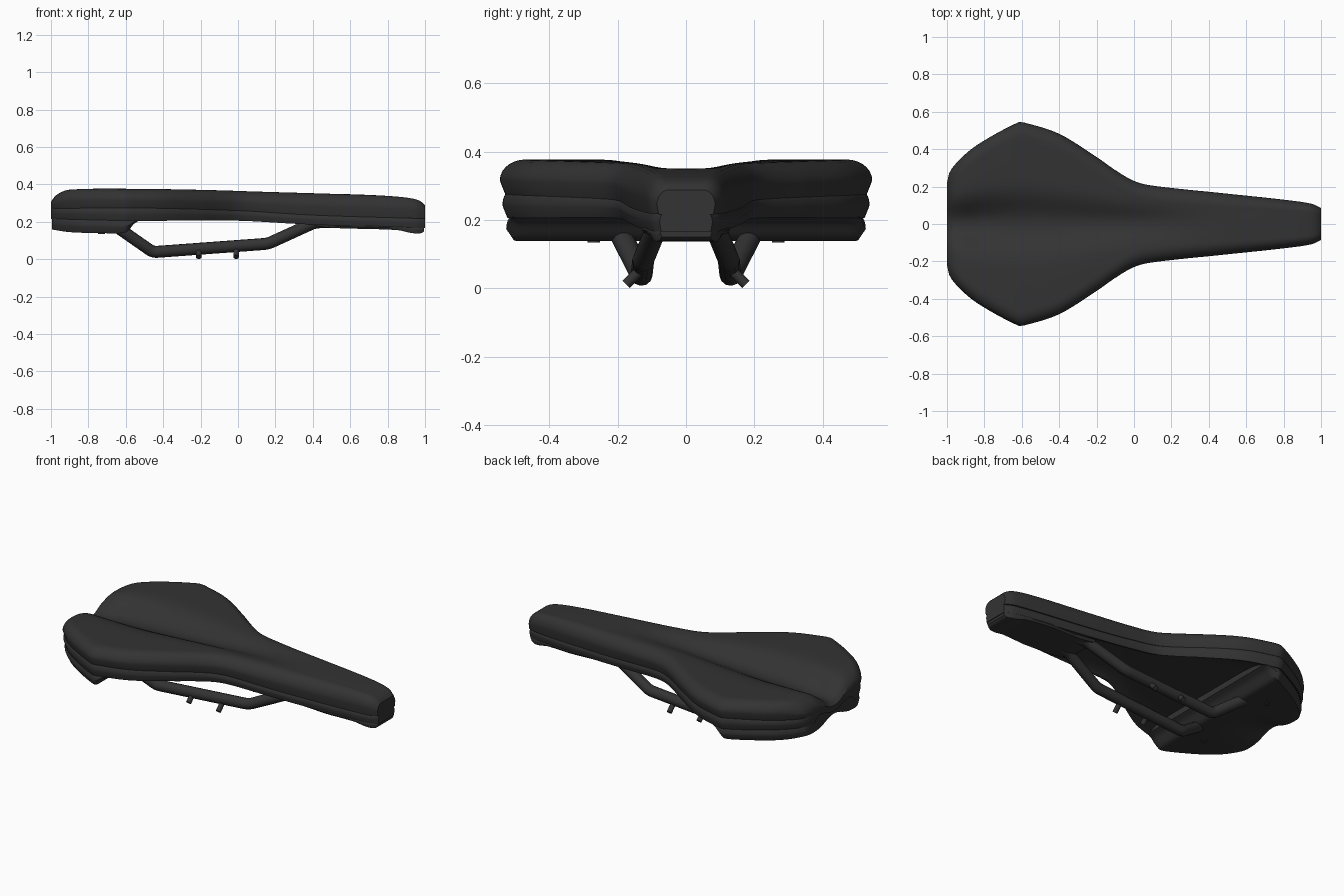
import bpy
import bmesh
import math
from mathutils import Vector

cube = bpy.data.objects.get("Cube")
if cube:
    bpy.data.objects.remove(cube, do_unlink=True)

mat = bpy.data.materials.new("matte black")
mat.use_nodes = True
COLOUR = (0.033, 0.033, 0.033, 1)
mat.diffuse_color = COLOUR
bsdf = next(n for n in mat.node_tree.nodes if n.type == "BSDF_PRINCIPLED")
bsdf.inputs["Base Color"].default_value = COLOUR
bsdf.inputs["Roughness"].default_value = 0.6


def curve(*keys):
    """Smooth function of x through (x, value) keys."""
    n = len(keys)
    slope = [(keys[min(i + 1, n - 1)][1] - keys[max(i - 1, 0)][1]) /
             (keys[min(i + 1, n - 1)][0] - keys[max(i - 1, 0)][0]) for i in range(n)]

    def value(x):
        x = min(max(x, keys[0][0]), keys[-1][0])
        i = next(k for k in range(n - 1) if x <= keys[k + 1][0])
        (a, p), (b, q) = keys[i], keys[i + 1]
        h, t = b - a, (x - a) / (b - a)
        return (p * (2 * t**3 - 3 * t**2 + 1) + q * (3 * t**2 - 2 * t**3)
                + h * slope[i] * (t**3 - 2 * t**2 + t) + h * slope[i + 1] * (t**3 - t**2))
    return value


# Shared outline, seams and groove along the length
half_width = curve((-1, .22), (-.985, .28), (-.9, .375), (-.8, .447), (-.62, .543), (-.59, .543),
                   (-.4, .482), (-.2, .358), (-.1, .288), (0, .23), (.1, .205), (.5, .162),
                   (.8, .13), (.95, .108), (1, .085))
top = curve((-1, .31), (-.97, .345), (-.9, .372), (-.5, .376), (0, .366), (.5, .35),
            (.8, .338), (.93, .325), (.98, .308), (1, .288))
seam = curve((-1, .27), (-.6, .275), (0, .26), (.4, .236), (1, .217))
shell_low = curve((-1, .216), (-.55, .206), (0, .206), (.3, .19), (.6, .177), (1, .166))
groove_depth = curve((-1, .06), (-.9, .09), (-.75, .085), (-.3, .06), (0, .036),
                     (.3, .01), (.5, 0), (1, 0))
groove_width = curve((-1, .1), (-.6, .13), (0, .085), (1, .06))
rear_low = curve((-1, .16), (-.9, .145), (-.7, .139), (-.62, .14), (-.59, .15),
                 (-.555, .19), (-.52, .21))
nose_low = curve((.38, .183), (.5, .168), (.85, .156), (.93, .14), (.98, .14), (1, .155))


def bump(x, y):
    return math.exp(-abs(y / groove_width(x)) ** 2.3)


def sag(x, y):
    """Dip shared by all layers at the middle of the tail."""
    return .035 * bump(x, y) * min(max((-.7 - x) / .3, 0), 1)


def hollow(x, y):
    """Recess under the shell, leaving a rim along its edge."""
    return .04 * max(0, 1 - (y / (half_width(x) - .03)) ** 8) * min(1, max(0, (.6 - x) * 2))


def finish(obj, angle=40):
    obj.data.materials.clear()
    obj.data.materials.append(mat)
    bpy.ops.object.select_all(action="DESELECT")
    obj.select_set(True)
    bpy.context.view_layer.objects.active = obj
    bpy.ops.object.shade_smooth_by_angle(angle=math.radians(angle))


def layer(name, x0, x1, width, low, high, radius, split, under):
    """Loft a closed pad: rounded rim, high(x, y) on top and low(x, y) below."""
    rows, across, arc = 90, 40, 7
    bm = bmesh.new()
    rings = []
    for i in range(rows + 1):
        s = i / rows
        # Rows crowd towards both ends
        x = x0 + (x1 - x0) * (.5 * s + .5 * (.5 - .5 * math.cos(math.pi * s)))
        w = width(x)
        r = min(radius, w * .4)
        lower = min(under, w * .06)
        rim = [(w - r + r * math.cos(a), math.sin(a)) for a in
               (math.pi / 2 * k / arc for k in range(arc + 1))]
        upper = ([(y, k) for y, k in rim]
                 + [((w - r) * (1 - 2 * k / across), 1) for k in range(1, across)]
                 + [(-y, k) for y, k in reversed(rim)])
        pts = []
        for y, k in upper:
            lo, hi = low(x, y), high(x, y)
            mid = lo + (hi - lo) * split
            pts.append((x, y, mid + (hi - mid) * k))
        for k in range(across + 1):
            y = (-1 + 2 * k / across) * (w - lower)
            pts.append((x, y, low(x, y)))
        rings.append([bm.verts.new(p) for p in pts])
    for a, b in zip(rings, rings[1:]):
        for j in range(len(a)):
            k = (j + 1) % len(a)
            bm.faces.new((a[j], a[k], b[k], b[j]))
    bm.faces.new(rings[0])
    bm.faces.new(rings[-1])
    bmesh.ops.recalc_face_normals(bm, faces=bm.faces)
    mesh = bpy.data.meshes.new(name)
    bm.to_mesh(mesh)
    bm.free()
    obj = bpy.data.objects.new(name, mesh)
    bpy.context.collection.objects.link(obj)
    finish(obj)


# Padded cushion with its centre groove
layer("cushion", -1, 1, half_width,
      lambda x, y: seam(x) - sag(x, y),
      lambda x, y: max(top(x) - groove_depth(x) * bump(x, y), seam(x) - sag(x, y) + .02),
      .075, .4, .016)

# Shell below the cushion, hollow underneath
layer("shell", -1, 1, lambda x: half_width(x) - .008,
      lambda x, y: shell_low(x) - sag(x, y) + hollow(x, y),
      lambda x, y: seam(x) - sag(x, y) + .003,
      .014, .5, .014)

# Tail plate and nose plate that hold the rails
layer("tail_plate", -.995, -.52, lambda x: half_width(x) - .02,
      lambda x, y: rear_low(x) + 1.2 * sag(x, y),
      lambda x, y: shell_low(x) + .006 + hollow(x, y) - sag(x, y),
      .02, .45, .022)
layer("nose_plate", .38, .995,
      lambda x: half_width(x) - .012 - .04 * max(0, (.7 - x) / .32),
      lambda x, y: nose_low(x),
      lambda x, y: shell_low(x) + .008 + hollow(x, y),
      .012, .5, .014)


def rod(name, start, end, radius, sides=16):
    start, end = Vector(start), Vector(end)
    bpy.ops.mesh.primitive_cylinder_add(vertices=sides, radius=radius,
                                        depth=(end - start).length, location=(start + end) / 2)
    obj = bpy.context.object
    obj.name = name
    obj.rotation_euler = (end - start).to_track_quat("Z", "Y").to_euler()
    finish(obj)


def rail(name, points, radius, bend=.025):
    """Tube along straight runs joined by short bends."""
    pts = [Vector(p) for p in points]
    path = [pts[0]]
    for a, b, c in zip(pts, pts[1:], pts[2:]):
        p, q = b + (a - b).normalized() * bend, b + (c - b).normalized() * bend
        for k in range(6):
            t = k / 5
            path.append(p * (1 - t) ** 2 + b * 2 * t * (1 - t) + q * t * t)
    path.append(pts[-1])
    data = bpy.data.curves.new(name, "CURVE")
    data.dimensions = "3D"
    data.bevel_depth = radius
    data.bevel_resolution = 4
    data.use_fill_caps = True
    spline = data.splines.new("POLY")
    spline.points.add(len(path) - 1)
    for point, co in zip(spline.points, path):
        point.co = (*co, 1)
    obj = bpy.data.objects.new(name, data)
    bpy.context.collection.objects.link(obj)
    bpy.ops.object.select_all(action="DESELECT")
    obj.select_set(True)
    bpy.context.view_layer.objects.active = obj
    bpy.ops.object.convert(target="MESH")
    finish(bpy.context.object)


# Rails, clamp pegs and plate screws, mirrored left and right
for side, s in (("left", 1), ("right", -1)):
    rail("rail_" + side, [(-.68, s * .21, .195), (-.455, s * .13, .038), (.16, s * .125, .083),
                          (.41, s * .078, .197), (.52, s * .07, .2)], .032)
    for place, x in (("rear", -.21), ("front", -.01)):
        rod(f"peg_{place}_{side}", (x, s * .125, .062), (x, s * .175, .012), .015)
    rod("tail_screw_" + side, (-.73, s * .27, .135), (-.73, s * .27, .16), .018)
